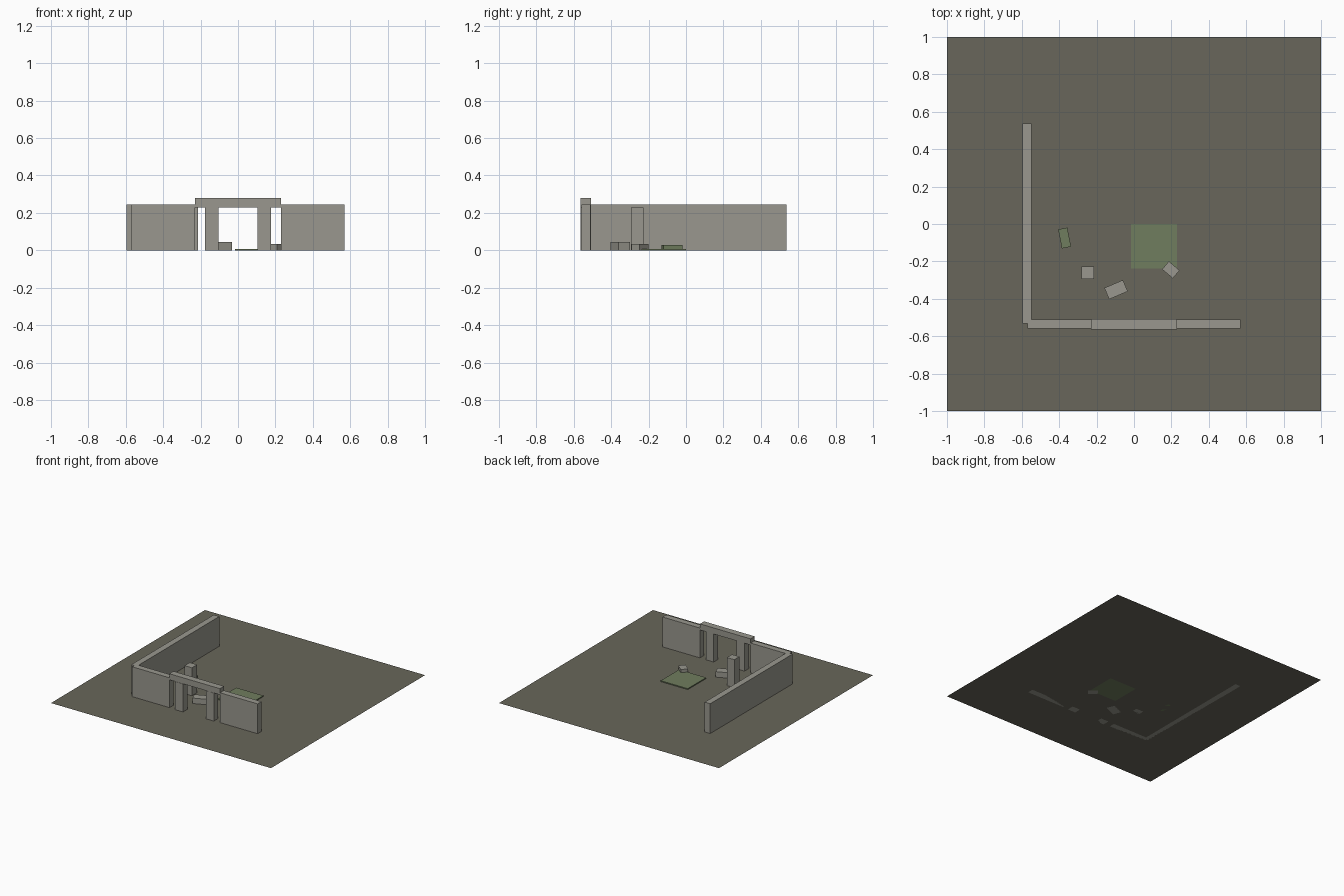
import bpy, math

if "Cube" in bpy.data.objects:
    bpy.data.objects.remove(bpy.data.objects["Cube"])


def material(name, color):
    m = bpy.data.materials.new(name)
    m.diffuse_color = (*color, 1)
    m.use_nodes = True
    m.node_tree.nodes["Principled BSDF"].inputs["Base Color"].default_value = m.diffuse_color
    return m


earth = material("dull earth", (0.14, 0.134, 0.103))
stone = material("grey stone", (0.32, 0.313, 0.272))
moss = material("moss green", (0.16, 0.205, 0.112))


def box(name, center, size, mat, z0=0.0, turn=0.0):
    """Box standing on z0, with center (x, y), size (x, y, z) and a turn in degrees."""
    bpy.ops.mesh.primitive_cube_add(
        size=1, location=(center[0], center[1], z0 + size[2] / 2),
        rotation=(0, 0, math.radians(turn)))
    ob = bpy.context.object
    ob.name = name
    ob.scale = size
    ob.data.materials.append(mat)
    return ob


# Flat ground sheet
bpy.ops.mesh.primitive_plane_add(size=2)
ground = bpy.context.object
ground.name = "ground"
ground.data.materials.append(earth)

# Ruined walls: one along the left, two either side of the gateway
box("left_wall", (-0.572, 0.003), (0.05, 1.07, 0.245), stone)
for side, label in ((-1, "left"), (1, "right")):
    box("front_wall_" + label, (side * 0.4, -0.535), (0.34, 0.05, 0.245), stone)
    # Gate posts, just proud of the wall face
    box("gate_post_" + label, (side * 0.14, -0.537), (0.071, 0.056, 0.23), stone)

# Gateway lintel
box("lintel", (0, -0.536), (0.46, 0.054, 0.05), stone, z0=0.23)

# Free-standing pillar inside
box("pillar", (-0.247, -0.26), (0.067, 0.067, 0.23), stone)

# Fallen blocks
box("fallen_block_large", (-0.096, -0.351), (0.108, 0.066, 0.045), stone, turn=23)
box("fallen_block_small", (0.197, -0.245), (0.075, 0.056, 0.034), stone, turn=-40)
box("mossy_block", (-0.371, -0.075), (0.05, 0.104, 0.028), moss, turn=11)

# Moss patch on the ground
box("moss_patch", (0.107, -0.119), (0.246, 0.238, 0.008), moss)
